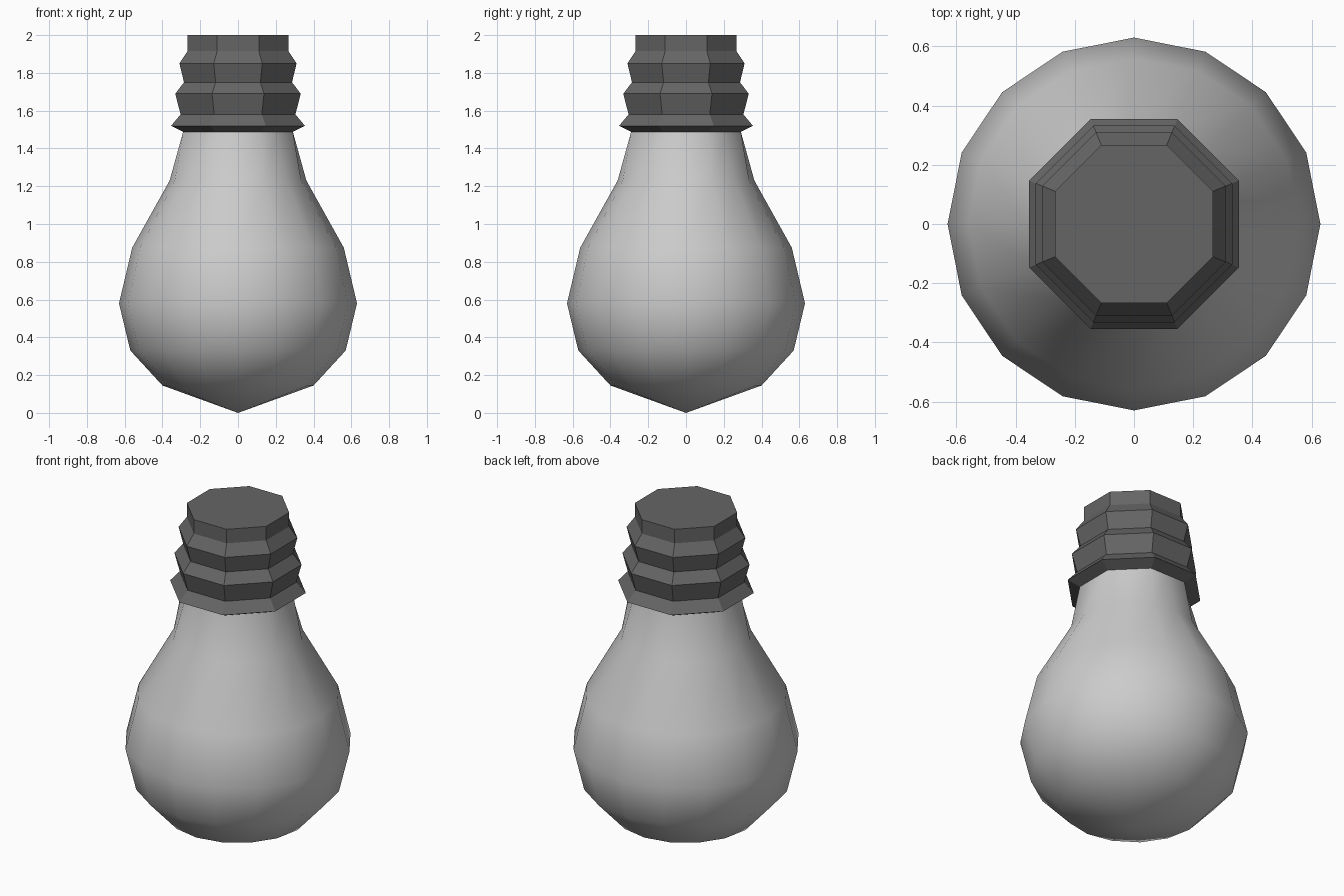
import bpy, bmesh
from math import cos, sin, pi, radians

if "Cube" in bpy.data.objects:
    bpy.data.objects.remove(bpy.data.objects["Cube"])


def lathe(name, profile, sides, phase=0.0, octagon_top=False, cap_bottom=False):
    """Revolve (radius, z) points; a zero radius makes a pole."""
    bm = bmesh.new()
    rings = []
    for k, (r, z) in enumerate(profile):
        if r == 0:
            rings.append([bm.verts.new((0, 0, z))] * sides)
            continue
        ring = []
        for i in range(sides):
            a = 2 * pi * i / sides + phase
            # the neck ring follows the octagonal collar
            stretch = 1 / cos(pi / 8) if octagon_top and k == len(profile) - 1 and i % 2 else 1
            ring.append(bm.verts.new((r * stretch * cos(a), r * stretch * sin(a), z)))
        rings.append(ring)
    for lo, hi in zip(rings, rings[1:]):
        for i in range(sides):
            j = (i + 1) % sides
            quad = dict.fromkeys([lo[i], lo[j], hi[j], hi[i]])
            bm.faces.new(list(quad))
    bm.faces.new(rings[-1])
    if cap_bottom:
        bm.faces.new(rings[0][::-1])
    bmesh.ops.recalc_face_normals(bm, faces=bm.faces)
    mesh = bpy.data.meshes.new(name)
    bm.to_mesh(mesh)
    bm.free()
    obj = bpy.data.objects.new(name, mesh)
    bpy.context.collection.objects.link(obj)
    return obj


# glass bulb: 16 sides, smooth
bulb = lathe("glass_bulb", [(0, 0), (0.40, 0.145), (0.57, 0.33), (0.63, 0.58),
                            (0.56, 0.875), (0.362, 1.23), (0.29, 1.49)],
             16, octagon_top=True)
bpy.context.view_layer.objects.active = bulb
bulb.select_set(True)
bpy.ops.object.shade_smooth_by_angle(angle=radians(60))

# screw base: 8 flat sides, radii given to the flats
flats = [(0.29, 1.488), (0.354, 1.52), (0.304, 1.58), (0.332, 1.69),
         (0.286, 1.75), (0.31, 1.85), (0.267, 1.915), (0.267, 2.0)]
base = lathe("screw_base", [(r / cos(pi / 8), z) for r, z in flats],
             8, phase=pi / 8, cap_bottom=True)
dark = bpy.data.materials.new("dark_metal")
dark.diffuse_color = (0.13, 0.13, 0.13, 1)
dark.use_nodes = True
dark.node_tree.nodes["Principled BSDF"].inputs["Base Color"].default_value = dark.diffuse_color
base.data.materials.append(dark)
